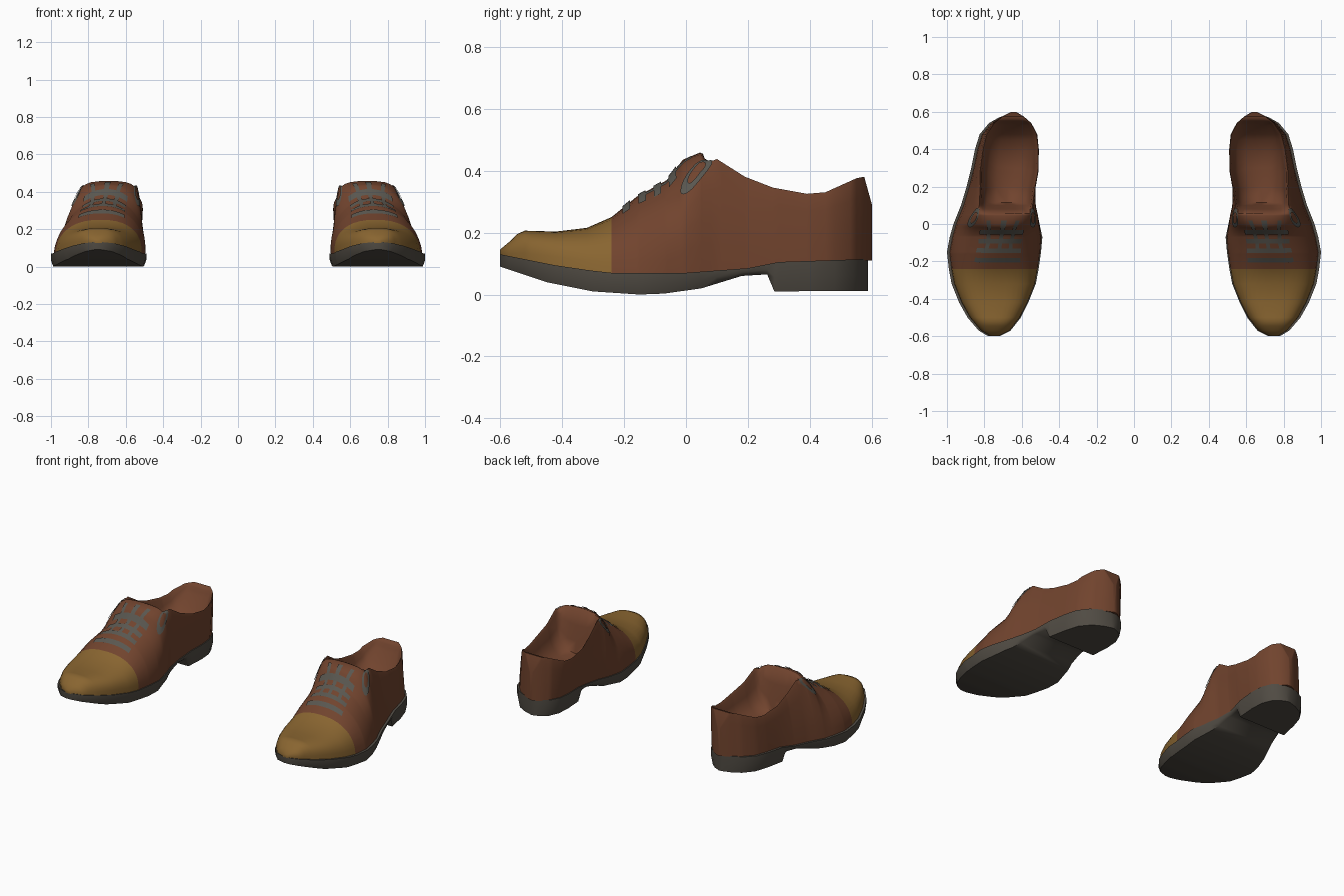
import bpy, bmesh, math
from mathutils import Vector

cube = bpy.data.objects.get("Cube")
if cube:
    bpy.data.objects.remove(cube)


def material(name, rgb):
    m = bpy.data.materials.new(name)
    m.use_nodes = True
    m.diffuse_color = (*rgb, 1)
    bsdf = m.node_tree.nodes["Principled BSDF"]
    bsdf.inputs["Base Color"].default_value = (*rgb, 1)
    bsdf.inputs["Roughness"].default_value = 0.8
    return m


BROWN = material("brown leather", (0.165, 0.057, 0.027))
TAN = material("tan toe leather", (0.25, 0.13, 0.03))
SOLE = material("dark sole", (0.08, 0.07, 0.056))
LACE = material("grey lace", (0.1, 0.095, 0.08))

# Plan outline of one shoe: y, inner x, outer x
OUTLINE = [(-.6, .72, .78), (-.57, .66, .83), (-.5, .605, .89), (-.42, .565, .935),
           (-.32, .525, .975), (-.24, .51, .99), (-.15, .497, 1), (-.07, .49, .985),
           (0, .505, .965), (.05, .515, .945), (.1, .53, .925), (.2, .54, .895),
           (.3, .527, .87), (.4, .52, .85), (.48, .525, .825), (.54, .55, .775),
           (.575, .585, .72), (.6, .625, .665)]
# Height of the upper along its length
TOP = [(-.6, .145), (-.57, .17), (-.545, .195), (-.52, .206), (-.42, .203), (-.32, .215),
       (-.24, .25), (-.16, .315), (-.06, .37), (-.01, .435), (.045, .458), (.1, .437),
       (.19, .38), (.28, .345), (.39, .325), (.45, .33), (.55, .375), (.575, .38), (.6, .29)]
WELT = [(-.6, .13), (-.4, .09), (-.25, .07), (0, .07), (.2, .085), (.3, .105), (.6, .115)]
BOTTOM = [(-.6, .09), (-.45, .04), (-.3, .01), (-.15, 0), (-.07, .003), (.05, .02),
          (.18, .06), (.262, .065), (.285, .01), (.6, .012)]
RIDGE = [(-.6, .75), (-.24, .735), (-.1, .715), (.05, .69), (.15, .68), (.3, .667), (.6, .645)]
ROUND = [(-.6, .8), (-.4, .65), (-.24, .85), (-.1, 1.05), (.05, .8)]
# How far the section has turned from arch to collar, how deep the foot hole is,
# and how much the collar draws in towards its rim
OPENING = [(-.02, 0), (.1, 1)]
DEPTH = [(.055, 0), (.08, .35), (.115, 1), (.33, .95), (.45, .65), (.53, .25), (.56, 0)]
PINCH = [(.05, .28), (.13, .18), (.27, .02)]
# Half section of the collar: width, height, drop into the foot hole
COLLAR = [(1, 0, 0), (1.01, .25, 0), (1.01, .5, 0), (1.01, .75, 0), (1, .93, 0), (.97, 1, 0),
          (.91, 1, .06), (.84, 1, .28), (.7, 1, .48), (.38, 1, .6), (0, 1, .63)]
HALF = len(COLLAR) - 1


def lookup(table, y, col=1):
    if y <= table[0][0]:
        return table[0][col]
    for a, b in zip(table, table[1:]):
        if y <= b[0]:
            f = (y - a[0]) / (b[0] - a[0])
            return a[col] + f * (b[col] - a[col])
    return table[-1][col]


def upper_point(y, u):
    """Point on the upper; u runs from the inner welt (0) over to the outer (1)."""
    xi, xo = lookup(OUTLINE, y) + .006, lookup(OUTLINE, y, 2) - .014
    mid, half = (xi + xo) / 2, (xo - xi) / 2
    h = min(2 * min(u, 1 - u), 1) * HALF
    ang, e = h / HALF * math.pi / 2, lookup(ROUND, y)
    w, z = max(math.cos(ang), 0) ** e, math.sin(ang) ** e
    i = min(int(h), HALF - 1)
    f, k = h - i, lookup(OPENING, y)
    cw, cz, drop = [COLLAR[i][n] * (1 - f) + COLLAR[i + 1][n] * f for n in range(3)]
    cw *= 1 - lookup(PINCH, y) * cz ** 2
    w, z = w + k * (cw - w), z + k * (cz - z)
    lean = (lookup(RIDGE, y) - mid) * min(z, 1)
    z -= lookup(DEPTH, y) * drop
    zb = lookup(WELT, y) - .005
    x = mid + lean + half * w * (-1 if u < .5 else 1)
    return Vector((x, y, zb + z * (lookup(TOP, y) - zb)))


def finish(name, bm, mats, side, angle, closed=True):
    for v in bm.verts:
        v.co.x *= side
    if closed:
        bmesh.ops.recalc_face_normals(bm, faces=bm.faces)
    elif side < 0:
        bmesh.ops.reverse_faces(bm, faces=bm.faces)
    me = bpy.data.meshes.new(name)
    bm.to_mesh(me)
    bm.free()
    for m in mats:
        me.materials.append(m)
    ob = bpy.data.objects.new(name, me)
    bpy.context.collection.objects.link(ob)
    bpy.ops.object.select_all(action='DESELECT')
    ob.select_set(True)
    bpy.context.view_layer.objects.active = ob
    bpy.ops.object.shade_smooth_by_angle(angle=math.radians(angle))


def loft(rings):
    bm = bmesh.new()
    rows = [[bm.verts.new(p) for p in r] for r in rings]
    n = len(rows[0])
    for a, b in zip(rows, rows[1:]):
        for i in range(n):
            j = (i + 1) % n
            bm.faces.new((a[i], a[j], b[j], b[i]))
    bm.faces.new(rows[0])
    bm.faces.new(rows[-1])
    return bm


def stations(*tables):
    return sorted({row[0] for t in tables for row in t})


def upper(label, side):
    ys = stations(OUTLINE, TOP, OPENING, DEPTH)
    bm = loft([[upper_point(y, i / (2 * HALF)) for i in range(2 * HALF + 1)] for y in ys])
    # Toe cap ends in a straight seam across the vamp
    for f in bm.faces:
        f.material_index = int(f.calc_center_median().y < -.24)
    finish(label + "_upper", bm, [BROWN, TAN], side, 65)


def sole(label, side):
    rings = []
    for y in stations(OUTLINE, BOTTOM):
        xi, xo = lookup(OUTLINE, y), lookup(OUTLINE, y, 2)
        zt, zb = lookup(WELT, y), lookup(BOTTOM, y)
        zm = zt - .5 * (zt - zb)
        yy = min(y, .56 + (y - .56) * .7)
        rings.append([(x, yy, z) for x, z in ((xi, zt), (xi, zm), (xi + .012, zb),
                                              (xo - .012, zb), (xo, zm), (xo, zt))])
    finish(label + "_sole", loft(rings), [SOLE], side, 55)


def patch(bm, rows):
    """Thin lace sheet laid just above the upper, from rows of (y, u)."""
    grid = []
    for r in rows:
        line = []
        for y, u in r:
            p = upper_point(y, u)
            du = upper_point(y, u + .01) - upper_point(y, u - .01)
            dy = upper_point(y + .005, u) - upper_point(y - .005, u)
            line.append(bm.verts.new(p + du.cross(dy).normalized() * .005))
        grid.append(line)
    for a, b in zip(grid, grid[1:]):
        for i in range(len(a) - 1):
            bm.faces.new((a[i], a[i + 1], b[i + 1], b[i]))


def laces(label, side):
    bm = bmesh.new()
    # Cross bars
    for y in (-.19, -.14, -.09, -.04):
        us = [.34 + .02 * k for k in range(17)]
        patch(bm, [[(y + d, u) for u in us] for d in (-.012, 0, .012)])
    # Lengthwise strands
    for u in (.42, .5, .59):
        patch(bm, [[(-.14 + .02 * k, u + d) for d in (-.014, .014)] for k in range(9)])
    # Bow loops either side of the tongue
    for uc in (.245, .755):
        ring = [k * math.tau / 20 for k in range(21)]
        patch(bm, [[(.035 + r * .05 * math.cos(a), uc + r * .055 * math.sin(a))
                    for a in ring] for r in (1, .55)])
    bmesh.ops.remove_doubles(bm, verts=bm.verts, dist=.0005)
    for f in bm.faces:
        f.normal_update()
        if f.normal.z < 0:
            f.normal_flip()
    finish(label + "_laces", bm, [LACE], side, 60, closed=False)


for label, side in (("left", 1), ("right", -1)):
    upper(label, side)
    sole(label, side)
    laces(label, side)
